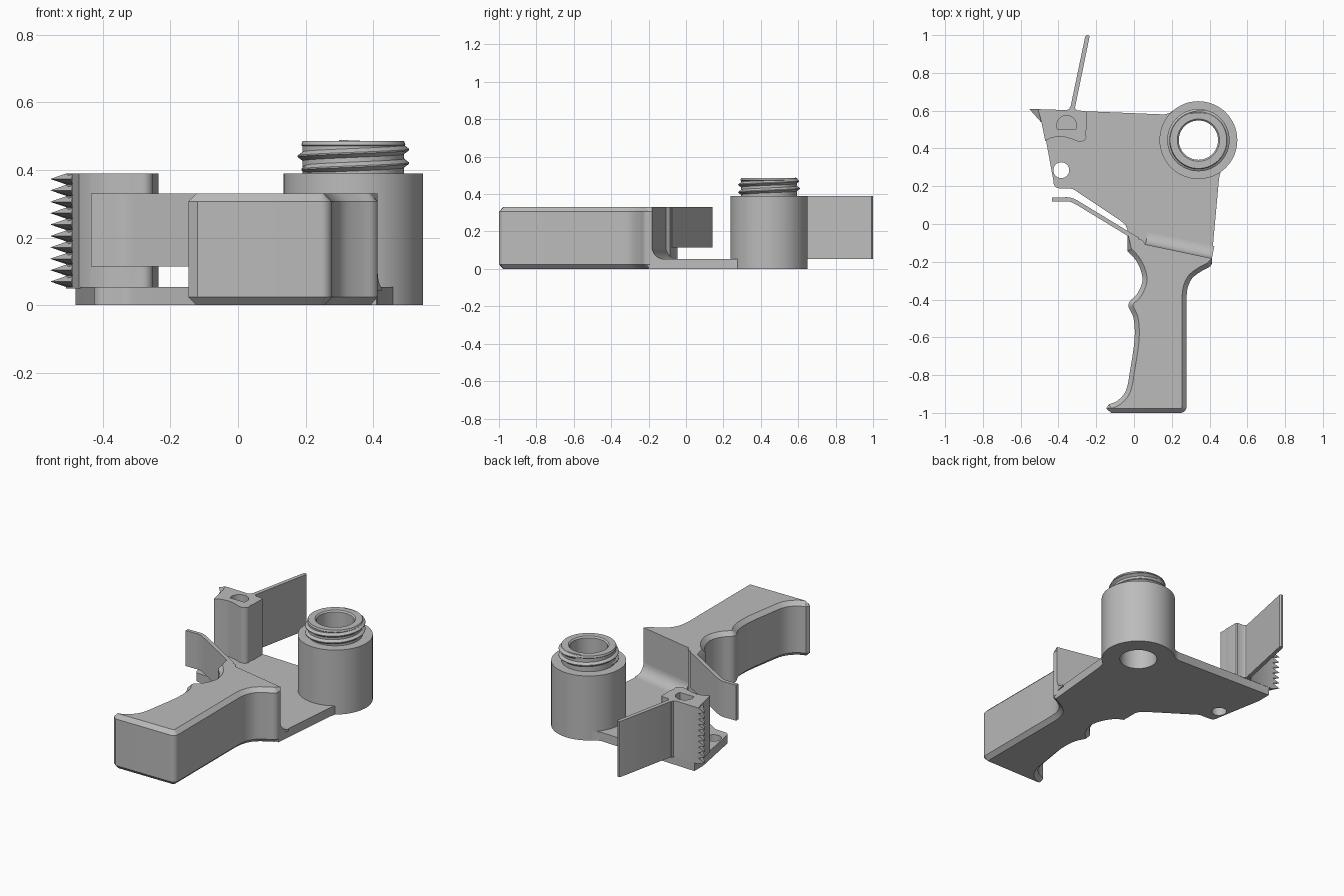
import bpy
import bmesh
from math import cos, sin, pi, radians
from mathutils import Vector

if "Cube" in bpy.data.objects:
    bpy.data.objects.remove(bpy.data.objects["Cube"])

grey = bpy.data.materials.new("plain_grey")
grey.use_nodes = True
grey.diffuse_color = (0.5, 0.5, 0.5, 1)
grey.node_tree.nodes["Principled BSDF"].inputs["Base Color"].default_value = (0.5, 0.5, 0.5, 1)


# ---------- helpers ----------
def loft(name, rings, closed=False):
    """Skin a row of equal rings; cap the ends, or join last to first."""
    bm = bmesh.new()
    rows = [[bm.verts.new(p) for p in ring] for ring in rings]
    n = len(rows[0])
    pairs = list(zip(rows, rows[1:]))
    if closed:
        pairs.append((rows[-1], rows[0]))
    else:
        bm.faces.new(rows[0])
        bm.faces.new(rows[-1])
    for a, b in pairs:
        for i in range(n):
            j = (i + 1) % n
            bm.faces.new((a[i], a[j], b[j], b[i]))
    bmesh.ops.recalc_face_normals(bm, faces=bm.faces)
    mesh = bpy.data.meshes.new(name)
    bm.to_mesh(mesh)
    bm.free()
    mesh.materials.append(grey)
    obj = bpy.data.objects.new(name, mesh)
    bpy.context.collection.objects.link(obj)
    return obj


def prism(name, outline, z0, z1):
    return loft(name, [[(x, y, z) for x, y in outline] for z in (z0, z1)])


def arc(cx, cy, r, a0=0, a1=360, n=32):
    return [(cx + r * cos(radians(a0 + (a1 - a0) * i / n)),
             cy + r * sin(radians(a0 + (a1 - a0) * i / n))) for i in range(n + 1)]


def disc(cx, cy, r, n=48):
    return arc(cx, cy, r, n=n)[:-1]


def spline(points, steps=5):
    """Smooth curve through all the points."""
    p = [Vector(q) for q in points]
    p = [p[0]] + p + [p[-1]]
    out = []
    for a, b, c, d in zip(p, p[1:], p[2:], p[3:]):
        for i in range(steps):
            t = i / steps
            out.append(tuple(0.5 * (2 * b + (c - a) * t + (2 * a - 5 * b + 4 * c - d) * t ** 2
                                    + (3 * b - a - 3 * c + d) * t ** 3)))
    return out + [tuple(p[-1])]


def side_normals(points, loop):
    """Unit normals to the left of the direction of travel."""
    n = len(points)
    out = []
    for i in range(n):
        a = Vector(points[i - 1] if loop or i else points[i])
        here = Vector(points[i])
        b = Vector(points[(i + 1) % n] if loop or i < n - 1 else points[i])
        t = (here - a).normalized() + (b - here).normalized()
        out.append(Vector((-t.y, t.x)).normalized())
    return out


def ribbon(points, thick):
    pairs = [(Vector(p), m * thick / 2) for p, m in zip(points, side_normals(points, False))]
    return [tuple(p + m) for p, m in pairs] + [tuple(p - m) for p, m in reversed(pairs)]


def cut(obj, cutter):
    mod = obj.modifiers.new("cut", "BOOLEAN")
    mod.operation = "DIFFERENCE"
    mod.solver = "EXACT"
    mod.object = cutter
    bpy.context.view_layer.objects.active = obj
    bpy.ops.object.modifier_apply(modifier=mod.name)
    bpy.data.objects.remove(cutter)


parts = []
FLOOR, TOP, TALL = 0.053, 0.33, 0.39
CX, CY = 0.341, 0.444

# ---------- base plate with pin hole ----------
plate_outline = ([(-0.48, 0.606), (-0.48, 0.52), (-0.426, 0.225)]
                 + arc(-0.395, 0.22, 0.031, 190, 270, 6)
                 + spline([(-0.355, 0.187), (-0.325, 0.185), (-0.295, 0.167)], 4)
                 + [(-0.075, 0.02), (-0.045, -0.005), (-0.035, -0.03), (-0.035, -0.13),
                    (0.1, -0.19), (0.41, -0.2), (0.45, 0.24), (0.46, 0.28),
                    (0.5, 0.5), (CX, 0.64), (0.209, 0.602), (0.19, 0.588), (0.16, 0.58)])
plate = prism("base_plate", plate_outline, 0, FLOOR)
cut(plate, prism("pin_hole", disc(-0.385, 0.285, 0.042), -0.1, 0.2))
cut(plate, prism("bore_hole", disc(CX, CY, 0.11), -0.1, 0.2))
parts.append(plate)

# ---------- handle with chamfered top and bottom ----------
wall = [(0.412, -0.182), (0.06, -0.108), (0.045, -0.085), (0, -0.07), (-0.035, -0.045)]
grip = spline([(-0.035, -0.143), (0.018, -0.205), (0.045, -0.29), (0.02, -0.365),
               (-0.03, -0.425), (-0.002, -0.5), (0.003, -0.61), (-0.02, -0.77),
               (-0.042, -0.88), (-0.087, -0.935), (-0.135, -0.955)])
butt = [(-0.147, -0.978), (-0.12, -1)] + arc(0.246, -0.968, 0.032, -90, 0, 6)
flare = spline([(0.278, -0.39), (0.285, -0.335), (0.31, -0.285), (0.36, -0.248),
                (0.4, -0.227), (0.413, -0.21)])
outline = wall + grip + butt + flare
normals = side_normals(outline, True)
for i in range(len(wall)):
    normals[i] = Vector((0, 0))


def handle_ring(inset, z):
    return [(p[0] + m.x * inset, p[1] + m.y * inset, z) for p, m in zip(outline, normals)]


C = 0.024
parts.append(loft("handle", [handle_ring(C, 0), handle_ring(0, C),
                             handle_ring(0, TOP - C), handle_ring(C, TOP)]))

# ---------- cove between handle and plate ----------
R = 0.065
cove = [(-0.01, FLOOR - 0.01), (R, FLOOR - 0.01)] + arc(R, FLOOR + R, R, 270, 180, 8)
cove.append((-0.01, FLOOR + R))
parts.append(loft("handle_cove", [[(x + d * 0.206, y + d * 0.979, z) for d, z in cove]
                                  for x, y in (wall[0], wall[1])]))

# ---------- trigger blade ----------
trigger = [(0.02, -0.082), (-0.03, -0.052)] + spline(
    [(-0.28, 0.1), (-0.315, 0.12), (-0.345, 0.13), (-0.38, 0.13)], 4) + [(-0.434, 0.13)]
parts.append(prism("trigger_blade", ribbon(trigger, 0.022), 0.115, TOP))

# ---------- threaded socket ----------
profile = [(0.104, 0), (0.206, 0), (0.206, TALL), (0.15, TALL), (0.15, 0.47),
           (0.154, 0.474), (0.15, 0.485), (0.112, 0.485), (0.104, 0.477)]
SEG = 64
parts.append(loft("socket", [[(CX + r * cos(2 * pi * i / SEG), CY + r * sin(2 * pi * i / SEG), z)
                              for r, z in profile] for i in range(SEG)], closed=True))
rings = []
turns, pitch = 1.8, 0.04
count = int(turns * SEG)
for i in range(count + 1):
    a = pi + 2 * pi * i / SEG
    z = 0.4 + pitch * i / SEG
    fade = min(1, i / 6 + 0.1, (count - i) / 6 + 0.1)
    section = [(0.145, z - 0.017), (0.149 + 0.016 * fade, z - 0.002),
               (0.149 + 0.016 * fade, z + 0.002), (0.145, z + 0.017)]
    rings.append([(CX + r * cos(a), CY + r * sin(a), max(h, TALL)) for r, h in section])
parts.append(loft("socket_thread", rings))

# ---------- jaw with D-shaped recess ----------
jaw_outline = ([(-0.508, 0.608), (-0.49, 0.54), (-0.47, 0.44)]
               + spline([(-0.44, 0.455), (-0.39, 0.463), (-0.34, 0.453), (-0.3, 0.438)])
               + arc(-0.281, 0.467, 0.03, 270, 345, 6)
               + [(-0.256, 0.485)] + [(-0.251, 0.505), (-0.251, 0.592), (-0.258, 0.598)]
               + [(-0.3, 0.601), (-0.31, 0.608), (-0.314, 0.622), (-0.338, 0.622),
                  (-0.342, 0.61), (-0.355, 0.603)])
jaw = prism("jaw", jaw_outline, FLOOR - 0.003, TALL)
cut(jaw, prism("recess", arc(-0.357, 0.522, 0.052, -25, 205, 24), TALL - 0.06, TALL + 0.1))
parts.append(jaw)

# ---------- jaw teeth ----------
TEETH = 10
step = (TALL - FLOOR) / TEETH
for k in range(TEETH):
    z = FLOOR + k * step
    base = [(-0.506, 0.608, z), (-0.506, 0.608, z + step), (-0.555, 0.61, z + step / 2)]
    end = [(-0.489, 0.538, z), (-0.489, 0.538, z + step), (-0.493, 0.54, z + step / 2)]
    parts.append(loft(f"jaw_tooth_{k + 1}", [base, end]))

# ---------- thin lever ----------
lever = ribbon([(-0.328, 0.6), (-0.247, 0.988)], 0.024)
lever[1:3] = [(-0.259, 0.99), (-0.254, 0.999), (-0.243, 1.0), (-0.235, 0.993)]
parts.append(prism("lever", lever, FLOOR, TALL))

# ---------- shading ----------
bpy.ops.object.select_all(action="DESELECT")
for obj in parts:
    obj.select_set(True)
bpy.context.view_layer.objects.active = parts[0]
bpy.ops.object.shade_smooth_by_angle(angle=radians(32))
